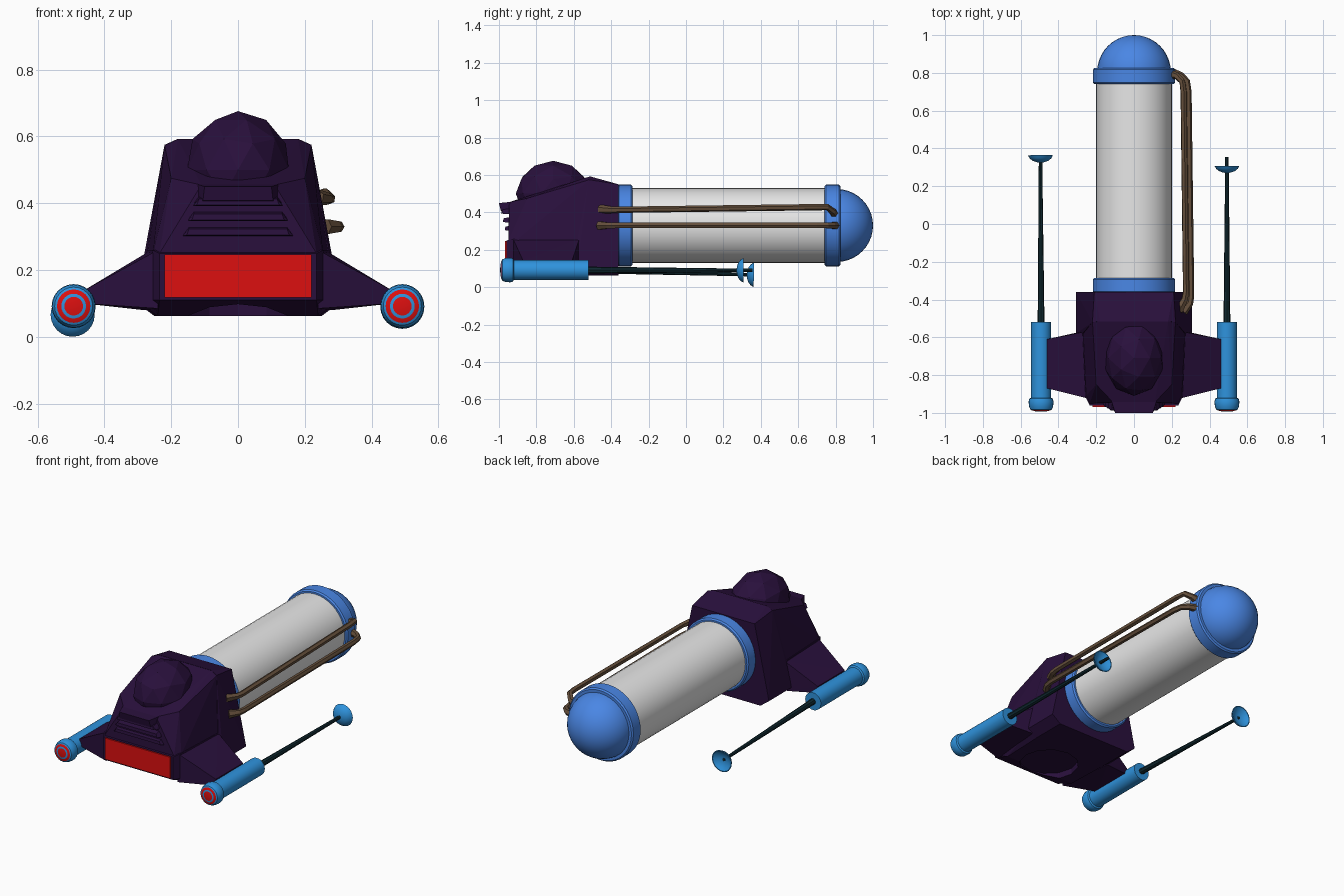
import bpy, bmesh, math
from mathutils import Vector

if "Cube" in bpy.data.objects:
    bpy.data.objects.remove(bpy.data.objects["Cube"])


def material(name, rgb):
    m = bpy.data.materials.new(name)
    m.diffuse_color = (*rgb, 1)
    m.use_nodes = True
    m.node_tree.nodes["Principled BSDF"].inputs["Base Color"].default_value = m.diffuse_color
    return m


PURPLE = material("dark purple", (0.022, 0.005, 0.045))
RED = material("red", (0.72, 0.005, 0.005))
SKY = material("sky blue", (0.028, 0.29, 0.72))
BLUE = material("tank blue", (0.068, 0.24, 0.78))
WHITE = material("white", (0.82, 0.82, 0.82))
BROWN = material("brown", (0.13, 0.078, 0.044))
TEAL = material("dark teal", (0.005, 0.022, 0.03))


def add(name, bm, mats, smooth=None):
    bmesh.ops.recalc_face_normals(bm, faces=bm.faces)
    me = bpy.data.meshes.new(name)
    bm.to_mesh(me)
    bm.free()
    for m in mats:
        me.materials.append(m)
    if smooth:
        for p in me.polygons:
            p.use_smooth = True
        me.set_sharp_from_angle(angle=math.radians(smooth))
    ob = bpy.data.objects.new(name, me)
    bpy.context.collection.objects.link(ob)
    return ob


def hull(name, pts, mat=PURPLE, mirror=True):
    """Flat-faced convex block; points are mirrored in x unless told otherwise."""
    bm = bmesh.new()
    for x, y, z in pts:
        bm.verts.new((x, y, z))
        if mirror:
            bm.verts.new((-x, y, z))
    r = bmesh.ops.convex_hull(bm, input=bm.verts)
    junk = {g for g in r["geom_interior"] + r["geom_unused"] if isinstance(g, bmesh.types.BMVert)}
    bmesh.ops.delete(bm, geom=list(junk), context='VERTS')
    bmesh.ops.dissolve_limit(bm, angle_limit=0.02, verts=bm.verts, edges=bm.edges)
    return add(name, bm, [mat])


def revolve(name, profile, mats, origin=(0, 0, 0), axis=(0, 1, 0), seg=24, bands=None, smooth=35):
    """Spin (distance along axis, radius) points; bands gives a material per profile step."""
    o = Vector(origin)
    q = Vector((0, 1, 0)).rotation_difference(Vector(axis).normalized())
    bm = bmesh.new()
    rings = []
    for t, r in profile:
        ring = []
        for i in range(seg):
            a = 2 * math.pi * i / seg
            ring.append(bm.verts.new(o + q @ Vector((r * math.cos(a), t, r * math.sin(a)))))
        rings.append(ring)
    for k in range(len(rings) - 1):
        for i in range(seg):
            j = (i + 1) % seg
            f = bm.faces.new((rings[k][i], rings[k][j], rings[k + 1][j], rings[k + 1][i]))
            f.material_index = bands[k] if bands else 0
    bmesh.ops.remove_doubles(bm, verts=bm.verts, dist=0.0003)
    return add(name, bm, mats, smooth)


# Tank with two collars and a domed end
TANK = (0, 0, 0.33)
revolve("tank", [(-0.34, 0), (-0.34, 0.2), (0.78, 0.2), (0.78, 0)], [WHITE], TANK, seg=40)
for name, y0, y1 in (("front_collar", -0.365, -0.285), ("rear_collar", 0.74, 0.825)):
    revolve(name, [(y0, 0), (y0, 0.21), (y0 + 0.008, 0.218), (y1 - 0.008, 0.218), (y1, 0.21), (y1, 0)],
            [BLUE], TANK, seg=40)
dome = [(0.805 + 0.195 * math.sin(i * math.pi / 20), 0.195 * math.cos(i * math.pi / 20)) for i in range(11)]
revolve("tank_dome", dome, [BLUE], TANK, seg=32)

# Cab body: rear block, sloped upper part and lower nose
hull("rear_block", [(0.25, -0.36, 0.062), (0.307, -0.36, 0.105), (0.21, -0.36, 0.55),
                    (0.25, -0.58, 0.062), (0.307, -0.58, 0.105), (0.272, -0.58, 0.26),
                    (0.22, -0.52, 0.575), (0.18, -0.515, 0.593)])
hull("upper_body", [(0.22, -0.515, 0.575), (0.18, -0.515, 0.592), (0.273, -0.52, 0.25),
                    (0.11, -0.945, 0.455), (0.2, -0.85, 0.475),
                    (0.235, -0.95, 0.25), (0.255, -0.91, 0.25)])
nose = hull("lower_nose", [(0.25, -0.55, 0.062), (0.3, -0.55, 0.105), (0.272, -0.55, 0.26),
                           (0.24, -0.84, 0.062), (0.255, -0.92, 0.11), (0.235, -0.96, 0.11),
                           (0.235, -0.96, 0.25), (0.255, -0.92, 0.26)])

# Round recess cut into the underside
cut = revolve("recess_cutter", [(-0.1, 0), (-0.1, 0.17), (0.1, 0.17), (0.1, 0)], [PURPLE],
              (0, -0.76, 0.0), (0, 0, 1), seg=12, smooth=None)
cut.hide_render = True
mod = nose.modifiers.new("recess", 'BOOLEAN')
mod.object = cut
mod.operation = 'DIFFERENCE'
bpy.context.view_layer.objects.active = nose
bpy.ops.object.modifier_apply(modifier=mod.name)
bpy.data.objects.remove(cut)

# Red front panel
hull("front_panel", [(0.22, y, z) for y in (-0.968, -0.958) for z in (0.118, 0.247)], RED)

# Hood lip and stepped slats on the sloped front
hull("hood_lip", [(0.1, -1.0, 0.45), (0.105, -0.99, 0.408), (0.125, -0.92, 0.458), (0.125, -0.92, 0.40)])
for i, (w, z, y) in enumerate(((0.135, 0.395, -0.988), (0.15, 0.35, -0.978), (0.165, 0.305, -0.968))):
    hull(f"slat_{i + 1}", [(w - 0.012, y, z), (w, y + 0.012, z - 0.003), (w - 0.018, y + 0.002, z - 0.012 + 0.03),
                           (w, -0.92, z - 0.003), (w - 0.018, -0.92, z + 0.03)])

# Faceted canopy
bm = bmesh.new()
bmesh.ops.create_icosphere(bm, subdivisions=2, radius=1)
for v in bm.verts:
    v.co = Vector((v.co.x * 0.16, v.co.y * 0.2 - 0.71, v.co.z * 0.176 + 0.5))
add("canopy", bm, [PURPLE])

# Side wings, barrels, rods and dishes
for side, s in (("left", -1), ("right", 1)):
    hull(side + "_wing", [(s * x, y, z) for x, y, z in (
        (0.24, -0.925, 0.26), (0.24, -0.925, 0.085), (0.26, -0.57, 0.26), (0.28, -0.57, 0.08),
        (0.46, -0.87, 0.14), (0.46, -0.87, 0.1), (0.46, -0.61, 0.14), (0.46, -0.61, 0.1))], mirror=False)
    base = Vector((s * 0.492, -0.52, 0.092))
    # Barrel with rounded cap and concentric red rings on the front
    revolve(side + "_barrel", [(0, 0), (0, 0.053), (-0.40, 0.053), (-0.405, 0.062), (-0.42, 0.066),
                               (-0.445, 0.064), (-0.462, 0.057), (-0.466, 0.05), (-0.47, 0.037),
                               (-0.472, 0.028), (-0.474, 0)],
            [SKY, RED], base, bands=[0, 0, 0, 0, 0, 0, 0, 1, 0, 1])
    tip = Vector((-0.495, 0.345, 0.067)) if s < 0 else Vector((0.492, 0.355, 0.09))
    length = (tip - base).length
    revolve(side + "_rod", [(0, 0), (0, 0.018), (length, 0.009), (length, 0)], [TEAL],
            base, tip - base, seg=8)
    d = length - (0.02 if s < 0 else 0.085)
    outer = [(0, 0), (0.002, 0.02), (0.01, 0.042), (0.022, 0.057), (0.038, 0.066)]
    inner = [(0.038, 0.061), (0.026, 0.045), (0.017, 0.022), (0.015, 0)]
    revolve(side + "_dish", [(d + t, r) for t, r in outer + inner], [SKY], base, tip - base)

# Two brown pipes from the rear collar to the cab
paths = {
    "upper_pipe": [(0.2, 0.79, 0.395, 1.4), (0.225, 0.785, 0.405, 1.1), (0.255, 0.755, 0.428, 1),
                   (0.262, 0.7, 0.428, 1), (0.275, -0.36, 0.414, 1),
                   (0.268, -0.4, 0.414, 1.1), (0.235, -0.46, 0.417, 1.5)],
    "lower_pipe": [(0.205, 0.8, 0.33, 1.4), (0.25, 0.785, 0.33, 1.1), (0.28, 0.755, 0.33, 1),
                   (0.288, 0.7, 0.33, 1), (0.302, -0.38, 0.33, 1),
                   (0.295, -0.42, 0.33, 1.1), (0.26, -0.465, 0.33, 1.5)],
}
for name, pts in paths.items():
    cu = bpy.data.curves.new(name, 'CURVE')
    cu.dimensions = '3D'
    cu.bevel_depth = 0.017
    cu.bevel_resolution = 1
    cu.use_fill_caps = True
    sp = cu.splines.new('POLY')
    sp.points.add(len(pts) - 1)
    for p, (x, y, z, r) in zip(sp.points, pts):
        p.co = (x, y, z, 1)
        p.radius = r
    sp.use_smooth = False
    cu.materials.append(BROWN)
    bpy.context.collection.objects.link(bpy.data.objects.new(name, cu))
